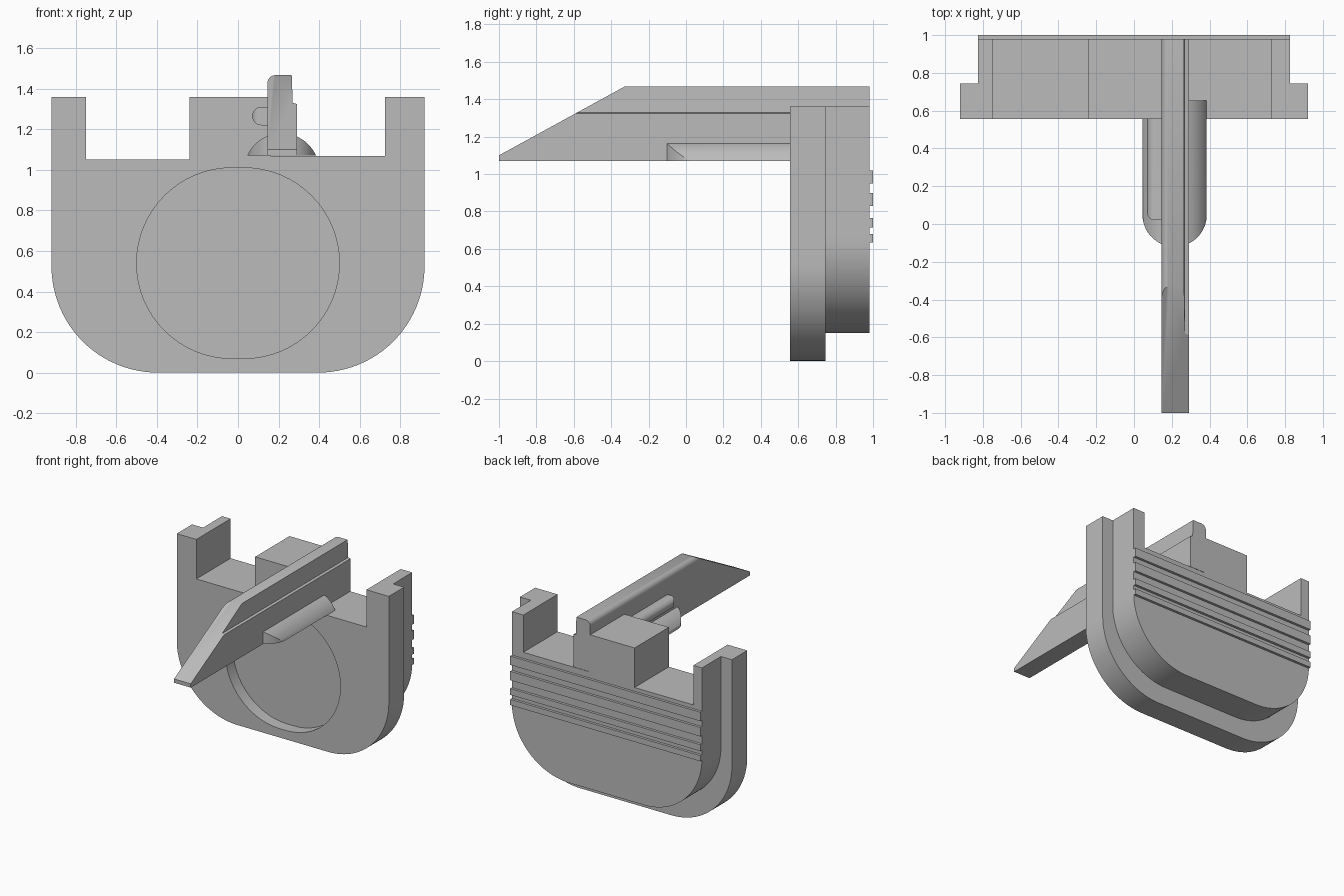
import bpy, bmesh
from math import sin, cos, pi, radians, asin
from mathutils import Vector

if "Cube" in bpy.data.objects:
    bpy.data.objects.remove(bpy.data.objects["Cube"], do_unlink=True)

grey = bpy.data.materials.new("plain grey")
grey.use_nodes = True
colour = (0.5, 0.5, 0.5, 1)
grey.diffuse_color = colour
grey.node_tree.nodes["Principled BSDF"].inputs["Base Color"].default_value = colour


def arc(cx, cz, r, start, end, n=24):
    """Points on a circular arc, angles in degrees."""
    angles = [radians(start + (end - start) * i / n) for i in range(n + 1)]
    return [(cx + r * cos(a), cz + r * sin(a)) for a in angles]


def prism(name, outline, lo, hi, axis="y", cut=None):
    """Extrude an outline along y (x, z points) or along z (x, y points)."""
    bm = bmesh.new()
    place = (lambda p, d: (p[0], d, p[1])) if axis == "y" else (lambda p, d: (p[0], p[1], d))
    face = bm.faces.new([bm.verts.new(place(p, lo)) for p in outline])
    moved = bmesh.ops.extrude_face_region(bm, geom=[face])["geom"]
    shift = Vector(place((0, 0), hi - lo))
    bmesh.ops.translate(bm, vec=shift, verts=[v for v in moved if isinstance(v, bmesh.types.BMVert)])
    if cut:
        geom = bm.verts[:] + bm.edges[:] + bm.faces[:]
        res = bmesh.ops.bisect_plane(bm, geom=geom, plane_co=cut[0], plane_no=cut[1], clear_outer=True)
        edges = [e for e in res["geom_cut"] if isinstance(e, bmesh.types.BMEdge)]
        bmesh.ops.contextual_create(bm, geom=edges)
    bmesh.ops.recalc_face_normals(bm, faces=bm.faces[:])
    mesh = bpy.data.meshes.new(name)
    bm.to_mesh(mesh)
    bm.free()
    mesh.materials.append(grey)
    ob = bpy.data.objects.new(name, mesh)
    bpy.context.collection.objects.link(ob)
    return ob


def activate(ob):
    bpy.ops.object.select_all(action="DESELECT")
    ob.select_set(True)
    bpy.context.view_layer.objects.active = ob


def boolean(ob, cutter, operation):
    mod = ob.modifiers.new("shape", "BOOLEAN")
    mod.operation, mod.object, mod.solver = operation, cutter, "EXACT"
    activate(ob)
    bpy.ops.object.modifier_apply(modifier=mod.name)
    bpy.data.objects.remove(cutter, do_unlink=True)


def plate_outline(half, bottom, r):
    """Rounded bottom, two corner towers and a middle block on top."""
    top = 1.36
    notches = [(0.725, top), (0.725, 1.068), (0.16, 1.068), (0.16, top),
               (-0.24, top), (-0.24, 1.05), (-0.75, 1.05), (-0.75, top)]
    return (arc(-half + r, bottom + r, r, 180, 270) + arc(half - r, bottom + r, r, 270, 360)
            + [(half, top)] + notches + [(-half, top)])


# Body: wide front plate with a round recess, narrower back plate
front_plate = prism("front_plate", plate_outline(0.92, 0, 0.525), 0.555, 0.745)
recess = arc(0.03, 0.54, 0.47, -90, 90, 32) + arc(-0.03, 0.54, 0.47, 90, 270, 32)
boolean(front_plate, prism("recess_cutter", recess, 0.5, 0.65), "DIFFERENCE")
back_plate = prism("back_plate", plate_outline(0.825, 0.15, 0.5), 0.745, 0.98)
parts = [front_plate, back_plate]

# Grip ridges across the back
for i, (low, high) in enumerate([(0.635, 0.68), (0.715, 0.765), (0.83, 0.9), (0.95, 1.02)]):
    w = 0.825
    parts.append(prism(f"grip_ridge_{i + 1}", [(-w, low), (w, low), (w, high), (-w, high)], 0.975, 1.0))

# Long blade with a stepped side, rounded top edge and sloped tip
section = [(0.145, 1.07), (0.29, 1.07), (0.29, 1.325), (0.27, 1.33), (0.265, 1.467)]
section += arc(0.185, 1.427, 0.04, 90, 180, 10)
parts.append(prism("blade", section, -1, 0.98, cut=((0, -1, 1.10), (0, -0.367, 0.67))))

# Low rounded rib under the blade, with a round front end
r, cx, base, half = 0.186, 0.215, 1.07, 0.17
edge = asin(((r * r - half * half) ** 0.5) / r) * 180 / pi
rib = prism("lower_rib", arc(cx, base - r * sin(radians(edge)), r, edge, 180 - edge), -0.2, 0.655)
plan = arc(cx, 0.05, half + 0.0005, 180, 360, 32) + [(cx + 0.2, 0.7), (cx - 0.2, 0.7)]
boolean(rib, prism("rib_cutter", plan, 1.0, 1.3, axis="z"), "INTERSECT")
parts.append(rib)

# Side rail: round-edged bar beside the blade with a softened tip
rail = prism("side_rail", arc(0.115, 1.265, 0.045, 90, 270, 16) + [(0.16, 1.22), (0.16, 1.31)], 0.02, 0.58)
rail_plan = arc(0.11, 0.06, 0.04, 180, 270, 8) + [(0.2, 0.02), (0.2, 0.6), (0.07, 0.6)]
boolean(rail, prism("rail_cutter", rail_plan, 1.1, 1.4, axis="z"), "INTERSECT")
parts.append(rail)

for ob in parts:
    activate(ob)
    bpy.ops.object.shade_smooth_by_angle(angle=radians(30))
